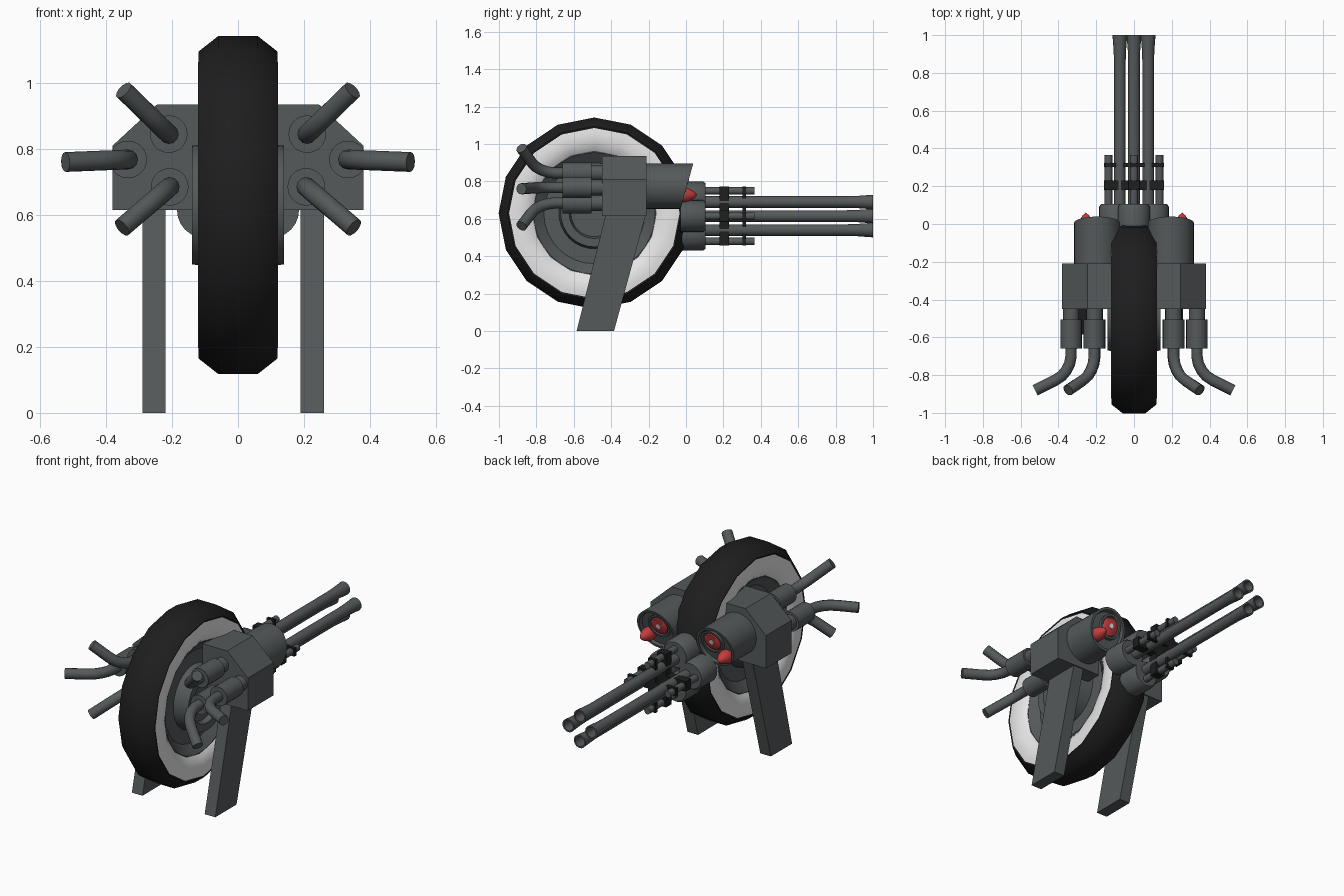
import bpy, bmesh, math
from mathutils import Vector

if "Cube" in bpy.data.objects:
    bpy.data.objects.remove(bpy.data.objects["Cube"])


def material(name, r, g, b):
    m = bpy.data.materials.new(name)
    m.use_nodes = True
    m.diffuse_color = (r, g, b, 1)
    m.node_tree.nodes["Principled BSDF"].inputs["Base Color"].default_value = (r, g, b, 1)
    return m


STEEL = material("dark steel", .09, .1, .102)
RUBBER = material("black rubber", .013, .013, .013)
WHITE = material("white wall", .8, .8, .8)
RED = material("red", .55, .045, .045)


def finish(bm, name, mat, angle=35):
    bmesh.ops.remove_doubles(bm, verts=bm.verts, dist=1e-5)
    bmesh.ops.recalc_face_normals(bm, faces=bm.faces)
    me = bpy.data.meshes.new(name)
    bm.to_mesh(me)
    bm.free()
    me.materials.append(mat)
    me.shade_smooth()
    me.set_sharp_from_angle(angle=math.radians(angle))
    ob = bpy.data.objects.new(name, me)
    bpy.context.collection.objects.link(ob)
    return ob


def lathe(name, profile, centre, axis, mat, segs=24, closed=False, angle=35, slant=0):
    """Revolve (radius, offset) points; slant shears the ends lying past the centre."""
    bm = bmesh.new()
    rings = []
    for r, a in profile:
        ring = []
        for i in range(segs):
            t = 2 * math.pi * i / segs
            u, v = r * math.cos(t), r * math.sin(t)
            shear = slant * v if a > -.1 else 0
            p = (a, u, v) if axis == "X" else (u, a + shear, v)
            ring.append(bm.verts.new(Vector(centre) + Vector(p)))
        rings.append(ring)
    pairs = list(zip(rings, rings[1:]))
    if closed:
        pairs.append((rings[-1], rings[0]))
    for a, b in pairs:
        for i in range(segs):
            j = (i + 1) % segs
            bm.faces.new((a[i], a[j], b[j], b[i]))
    return finish(bm, name, mat, angle)


def rod(name, r, y0, y1, x, z, mat=STEEL, segs=20):
    return lathe(name, [(0, y0), (r, y0), (r, y1), (0, y1)], (x, 0, z), "Y", mat, segs)


def prism(name, outline, depth, mat=STEEL):
    """Extrude a 3D outline along a vector."""
    bm = bmesh.new()
    f = bm.faces.new([bm.verts.new(p) for p in outline])
    new = bmesh.ops.extrude_face_region(bm, geom=[f])["geom"]
    bmesh.ops.translate(bm, verts=[g for g in new if isinstance(g, bmesh.types.BMVert)], vec=depth)
    if f.is_valid and len(bm.faces) < len(outline) + 2:
        bm.faces.new(f.verts)
    return finish(bm, name, mat)


def box(name, lo, hi, mat):
    (x, y, z), (X, Y, Z) = lo, hi
    return prism(name, [(x, y, z), (X, y, z), (X, y, Z), (x, y, Z)], (0, Y - y, 0), mat)


# Wheel
HUB = (0, -.49, .63)
half = [(.512, .06), (.465, .12), (.44, .112), (.36, .08)]
lathe("tyre", half + [(r, -x) for r, x in reversed(half)], HUB, "X", RUBBER, 16, True, 50)
for s, side in ((1, "left"), (-1, "right")):
    wall = [(.463, .116), (.43, .121), (.39, .119), (.355, .108), (.33, .09), (.33, .06), (.44, .06)]
    lathe(side + "_white_wall", [(r, s * x) for r, x in wall], HUB, "X", WHITE, 16, True, 50)
    dish = [(.345, .02), (.345, .088), (.325, .092), (.27, .05), (.19, .05), (.18, .14),
            (.135, .14), (.125, .11), (0, .11), (0, .02)]
    lathe(side + "_hub", [(r, s * x) for r, x in dish], HUB, "X", STEEL, 32)

# Parts mirrored on both sides
for s, side in ((1, "left"), (-1, "right")):
    # Armoured housing with chamfered shoulder
    outline = [(.08, .615), (.38, .615), (.38, .81), (.245, .935), (.08, .935)]
    prism(side + "_housing", [(s * x, -.45, z) for x, z in outline], (0, .24, 0))

    # Raked leg
    x0 = s * .24 - .015 - .035
    prism(side + "_leg", [(x0, -.585, 0), (x0, -.385, 0), (x0, -.21, .64), (x0, -.425, .64)], (.07, 0, 0))

    # Lamp pod with slanted mouth
    lathe(side + "_lamp_pod", [(0, -.22), (.122, -.22), (.122, .005), (.108, .005), (.104, -.018), (0, -.018)],
          (s * .195, 0, .775), "Y", STEEL, 32, slant=.28)
    eye = (s * .175, 0, .80)
    lathe(side + "_eye_ring", [(0, -.04), (.07, -.04), (.07, .008), (.058, .008), (.055, -.004), (0, -.004)],
          eye, "Y", STEEL, 24, slant=.28)
    lathe(side + "_eye", [(0, -.03), (.052, -.03), (.052, .002), (.045, .007), (0, .009)],
          eye, "Y", RED, 24, slant=.28)
    lathe(side + "_eye_glint", [(0, 0), (.016, 0), (.014, .013), (0, .014)], eye, "Y", WHITE, 16, slant=.28)
    lathe(side + "_red_cone", [(0, -.04), (.036, -.04), (.04, -.01), (.034, .015), (.018, .045), (0, .06)],
          (s * .255, 0, .728), "Y", RED, 20)

    # Exhausts: start, then unit direction of the outward bend
    for label, x, z, dx, dz in (("upper", .21, .845, .72, .70), ("middle", .333, .768, 1, -.04),
                                ("lower", .207, .685, .76, -.65)):
        name = side + "_" + label
        rod(name + "_neck", .043, -.52, -.44, s * x, z)
        rod(name + "_muffler", .057, -.66, -.505, s * x, z)
        cu = bpy.data.curves.new(name + "_exhaust", "CURVE")
        cu.dimensions = "3D"
        cu.bevel_depth = .03
        cu.bevel_resolution = 4
        cu.use_fill_caps = True
        cu.materials.append(STEEL)
        path = [(0, -.6), (0, -.7), (.008, -.74), (.025, -.775), (.05, -.805), (.085, -.828), (.19, -.88)]
        sp = cu.splines.new("POLY")
        sp.points.add(len(path) - 1)
        for pt, (d, y) in zip(sp.points, path):
            pt.co = (s * (x + d * dx), y, z + d * dz, 1)
        bpy.context.collection.objects.link(bpy.data.objects.new(name + "_exhaust", cu))

# Four-barrel gun in a diamond
GZ = .615
for label, dx, dz in (("top", 0, 1), ("bottom", 0, -1), ("left", 1, 0), ("right", -1, 0)):
    lathe(label + "_gun_drum", [(0, -.03), (.085, -.03), (.085, .09), (.075, .105), (0, .105)],
          (dx * .1, 0, GZ + dz * .1), "Y", STEEL, 24)
    lathe(label + "_barrel", [(0, .08), (.031, .08), (.031, .86), (.033, .92), (.039, 1), (.03, 1), (.024, .9), (0, .9)],
          (dx * .075, 0, GZ + dz * .075), "Y", STEEL, 20)
    rod(label + "_guide_rod", .02, .08, .365, dx * .135, GZ + dz * .135, segs=16)

# Cross clamps around the guide rods
for label, y0, y1, w in (("rear", .18, .23, .03), ("front", .303, .322, .024)):
    box(label + "_clamp_flat", (-.16, y0, GZ - w), (.16, y1, GZ + w), RUBBER)
    box(label + "_clamp_upright", (-w, y0, GZ - .158), (w, y1, GZ + .158), RUBBER)
